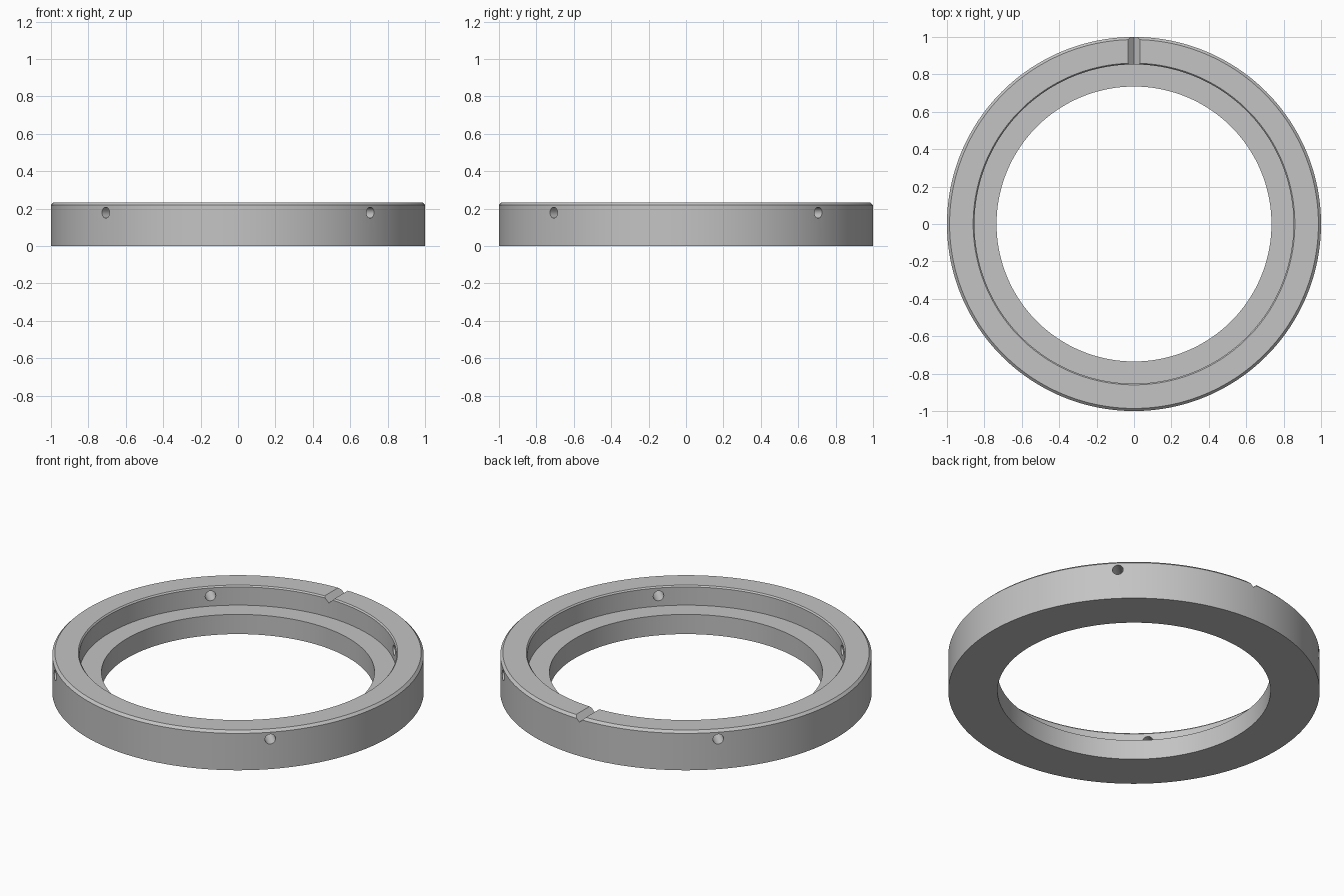
import bpy, bmesh, math
from mathutils import Matrix, Vector

cube = bpy.data.objects.get("Cube")
if cube:
    bpy.data.objects.remove(cube, do_unlink=True)

SEGMENTS = 192
HEIGHT = 0.233

metal = bpy.data.materials.new("plain grey")
metal.use_nodes = True
grey = (0.55, 0.55, 0.55, 1)
metal.diffuse_color = grey
metal.node_tree.nodes["Principled BSDF"].inputs["Base Color"].default_value = grey


def add_object(name, bm):
    bmesh.ops.recalc_face_normals(bm, faces=bm.faces)
    mesh = bpy.data.meshes.new(name)
    bm.to_mesh(mesh)
    bm.free()
    mesh.materials.append(metal)
    obj = bpy.data.objects.new(name, mesh)
    bpy.context.collection.objects.link(obj)
    return obj


def lathe(name, profile):
    """Revolve a closed (radius, z) profile around the z axis."""
    bm = bmesh.new()
    verts = [bm.verts.new((r, 0, z)) for r, z in profile]
    edges = [bm.edges.new((a, b)) for a, b in zip(verts, verts[1:] + verts[:1])]
    bmesh.ops.spin(bm, geom=verts + edges, cent=(0, 0, 0), axis=(0, 0, 1),
                   angle=math.tau, steps=SEGMENTS, use_merge=True)
    bmesh.ops.remove_doubles(bm, verts=bm.verts, dist=1e-5)
    return add_object(name, bm)


def cut(target, cutter):
    cutter.hide_render = True
    mod = target.modifiers.new(cutter.name, "BOOLEAN")
    mod.operation = "DIFFERENCE"
    mod.solver = "EXACT"
    mod.object = cutter
    bpy.ops.object.modifier_apply(modifier=mod.name)
    bpy.data.objects.remove(cutter, do_unlink=True)


# Stepped ring with chamfered upper rims
ring = lathe("stepped_ring", [
    (0.735, 0), (1, 0), (1, HEIGHT - 0.014), (0.986, HEIGHT),
    (0.86, HEIGHT), (0.853, HEIGHT - 0.008), (0.853, 0.117), (0.735, 0.117)])
bpy.context.view_layer.objects.active = ring
ring.select_set(True)

# Four radial holes through the upper wall
bm = bmesh.new()
for i in range(4):
    place = (Matrix.Rotation(math.radians(45 + 90 * i), 4, "Z")
             @ Matrix.Translation((0.93, 0, 0.178))
             @ Matrix.Rotation(math.pi / 2, 4, "Y"))
    bmesh.ops.create_cone(bm, cap_ends=True, segments=32, radius1=0.029,
                          radius2=0.029, depth=0.3, matrix=place)
cut(ring, add_object("hole_cutter", bm))

# V-shaped index notch across the back of the rim
bm = bmesh.new()
tri = [bm.verts.new((x, 0.8, HEIGHT + z))
       for x, z in ((0, -0.032), (0.052, 0.02), (-0.052, 0.02))]
face = bm.faces.new(tri)
new = bmesh.ops.extrude_face_region(bm, geom=[face])["geom"]
bmesh.ops.translate(bm, vec=Vector((0, 0.3, 0)),
                    verts=[v for v in new if isinstance(v, bmesh.types.BMVert)])
cut(ring, add_object("notch_cutter", bm))

bpy.ops.object.shade_smooth_by_angle(angle=math.radians(30))
